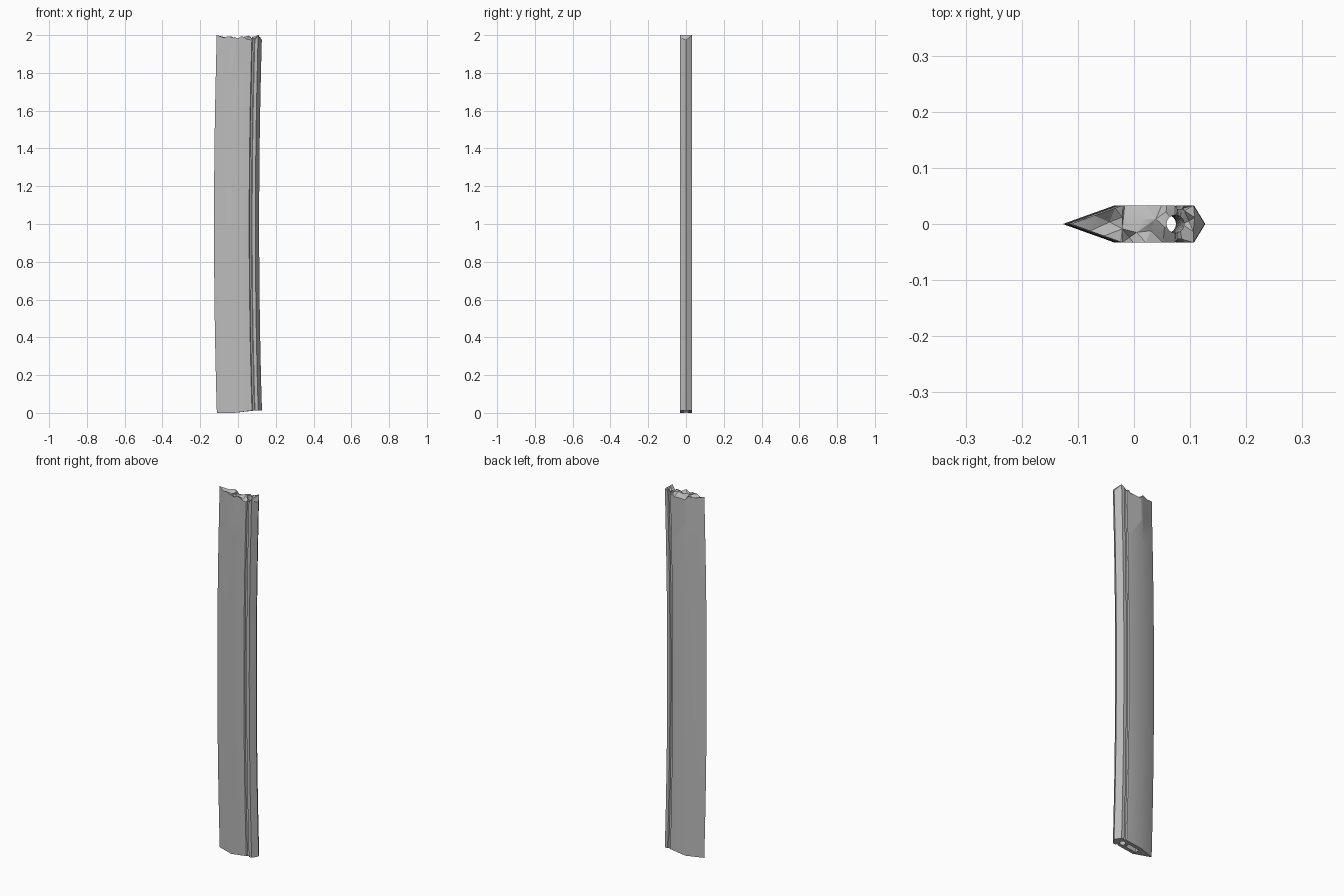
import bpy, bmesh, math, random

random.seed(4)
cube = bpy.data.objects.get("Cube")
if cube:
    bpy.data.objects.remove(cube, do_unlink=True)

steel = bpy.data.materials.new("steel_grey")
steel.use_nodes = True
steel.diffuse_color = (0.5, 0.5, 0.5, 1)
steel.node_tree.nodes["Principled BSDF"].inputs["Base Color"].default_value = (0.5, 0.5, 0.5, 1)


def bend(z):
    """Sideways shift of the curved blade at height z."""
    return -0.015 * (1 - (z - 1) ** 2)


def make_object(name, bm):
    bmesh.ops.recalc_face_normals(bm, faces=bm.faces)
    mesh = bpy.data.meshes.new(name)
    bm.to_mesh(mesh)
    bm.free()
    mesh.materials.append(steel)
    obj = bpy.data.objects.new(name, mesh)
    bpy.context.collection.objects.link(obj)
    return obj


def loft(bm, rings):
    for low, high in zip(rings, rings[1:]):
        for i in range(len(low)):
            j = (i + 1) % len(low)
            bm.faces.new((low[i], low[j], high[j], high[i]))


# Half section (x, half thickness): cutting edge, bevel, flat, groove, spine
SECTION = [(-0.02, 0.033), (0.074, 0.033), (0.078, 0.027),
           (0.086, 0.027), (0.09, 0.033), (0.107, 0.033)]
EDGE, SPINE = -0.112, 0.127
outline = ([(EDGE, 0)] + [(x, -y) for x, y in SECTION]
           + [(SPINE, 0)] + [(x, y) for x, y in reversed(SECTION)])

# Blade body, bent along its height
bm = bmesh.new()
RINGS = 16
rings = []
for k in range(RINGS + 1):
    z = 1.97 * k / RINGS
    ring = []
    for x, y in outline:
        foot = z if k else (0.012 * (x > 0))
        ring.append(bm.verts.new((x + bend(z), y, foot)))
    rings.append(ring)
loft(bm, rings)
bm.faces.new(rings[0])
top = bm.faces.new(rings[-1])

# Broken top: chop the cap into shards, then lift the points unevenly
bmesh.ops.triangulate(bm, faces=[f for f in bm.faces if f is top])
for x in (-0.075, -0.045, -0.02, 0.01, 0.035, 0.055, 0.1):
    slant = random.uniform(-0.5, 0.5)
    near_top = [f for f in bm.faces if min(v.co.z for v in f.verts) > 1.8]
    geom = set(near_top)
    for f in near_top:
        geom.update(f.edges, f.verts)
    bmesh.ops.bisect_plane(bm, geom=list(geom), plane_co=(x, 0, 1.97),
                           plane_no=(1, slant, 0), dist=0.0005)
cap_edges = {e for e in bm.edges if all(v.co.z > 1.965 for v in e.verts)
             and len(e.link_faces) == 2
             and all(f.normal.z > 0.9 or all(v.co.z > 1.965 for v in f.verts) for f in e.link_faces)}
bmesh.ops.subdivide_edges(bm, edges=[e for e in cap_edges if e.calc_length() > 0.03], cuts=1)
cap = [f for f in bm.faces if all(v.co.z > 1.965 for v in f.verts)]
bmesh.ops.triangulate(bm, faces=cap)
for v in bm.verts:
    if v.co.z > 1.965:
        v.co.z = random.uniform(1.968, 1.997)
        if v.co.x < EDGE + 0.001 or 0.104 < v.co.x < 0.11:
            v.co.z = 2.0
blade = make_object("blade", bm)

# Cutter for the round channel that follows the bend
bm = bmesh.new()
rings = []
for k in range(-1, RINGS + 2):
    z = 2 * k / RINGS
    rings.append([bm.verts.new((0.074 + bend(z) + 0.016 * math.cos(a), 0.016 * math.sin(a), z))
                  for a in (math.tau * i / 16 for i in range(16))])
loft(bm, rings)
bm.faces.new(rings[0])
bm.faces.new(rings[-1])
channel = make_object("channel_cutter", bm)

# Cutter for the slot in the foot
bm = bmesh.new()
bmesh.ops.create_cube(bm, size=1)
bmesh.ops.scale(bm, vec=(0.065, 0.026, 0.08), verts=bm.verts)
bmesh.ops.translate(bm, vec=(0.012, 0, 0), verts=bm.verts)
slot = make_object("slot_cutter", bm)

bpy.ops.object.select_all(action="DESELECT")
blade.select_set(True)
bpy.context.view_layer.objects.active = blade
for cutter in (channel, slot):
    cutter.hide_render = True
    mod = blade.modifiers.new(cutter.name, "BOOLEAN")
    mod.operation = "DIFFERENCE"
    mod.solver = "EXACT"
    mod.object = cutter
    bpy.ops.object.modifier_apply(modifier=mod.name)
    bpy.data.objects.remove(cutter, do_unlink=True)
bpy.ops.object.shade_smooth_by_angle(angle=math.radians(25))
